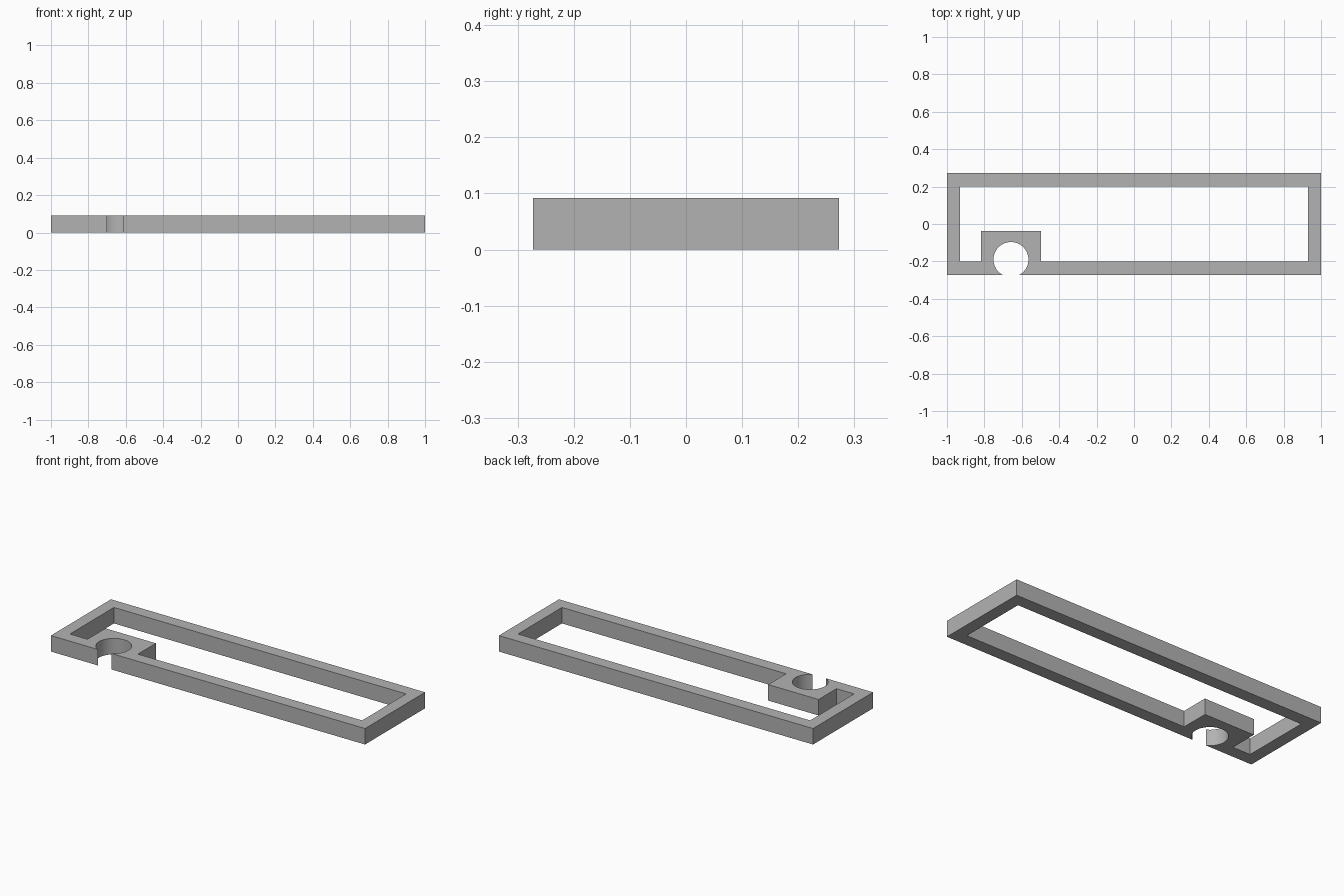
import bpy, bmesh
from math import asin, cos, sin, pi

cube = bpy.data.objects.get("Cube")
if cube:
    bpy.data.objects.remove(cube, do_unlink=True)

HEIGHT = 0.092
OUT_X, OUT_Y = 1.0, 0.273       # outer half sizes
IN_X, IN_Y = 0.93, 0.20         # inner half sizes
BLOCK_L, BLOCK_R, BLOCK_TOP = -0.818, -0.497, -0.037
HOLE_X, HOLE_Y, HOLE_R = -0.658, -0.19, 0.0935
STEPS = 56

# Flat grey
grey = bpy.data.materials.new("grey")
grey.use_nodes = True
colour = (0.45, 0.45, 0.45, 1)
grey.diffuse_color = colour
grey.node_tree.nodes["Principled BSDF"].inputs["Base Color"].default_value = colour

# Round socket that breaks through the front edge, traced clockwise
start = pi + asin((OUT_Y + HOLE_Y) / HOLE_R)
end = pi - start
socket = []
for i in range(STEPS + 1):
    a = start + (end - start) * i / STEPS
    socket.append((HOLE_X + HOLE_R * cos(a), HOLE_Y + HOLE_R * sin(a)))

# Outer outline with the socket, inner outline stepping round the block
outer = [(-OUT_X, -OUT_Y)] + socket + [(OUT_X, -OUT_Y), (OUT_X, OUT_Y), (-OUT_X, OUT_Y)]
inner = [(-IN_X, -IN_Y), (BLOCK_L, -IN_Y), (BLOCK_L, BLOCK_TOP), (BLOCK_R, BLOCK_TOP),
         (BLOCK_R, -IN_Y), (IN_X, -IN_Y), (IN_X, IN_Y), (-IN_X, IN_Y)]

# Fill between the outlines and raise to full height
bm = bmesh.new()
edges = []
for loop in (outer, inner):
    verts = [bm.verts.new((x, y, 0)) for x, y in loop]
    edges += [bm.edges.new((v, verts[i - 1])) for i, v in enumerate(verts)]
bmesh.ops.triangle_fill(bm, edges=edges, use_beauty=True, use_dissolve=False)
raised = bmesh.ops.extrude_face_region(bm, geom=bm.faces[:], use_keep_orig=True)
top = [g for g in raised["geom"] if isinstance(g, bmesh.types.BMVert)]
bmesh.ops.translate(bm, verts=top, vec=(0, 0, HEIGHT))
bmesh.ops.recalc_face_normals(bm, faces=bm.faces[:])

mesh = bpy.data.meshes.new("frame_with_socket")
bm.to_mesh(mesh)
bm.free()
mesh.materials.append(grey)
frame = bpy.data.objects.new("frame_with_socket", mesh)
bpy.context.collection.objects.link(frame)

# Smooth socket wall, sharp corners
bpy.ops.object.select_all(action='DESELECT')
frame.select_set(True)
bpy.context.view_layer.objects.active = frame
bpy.ops.object.shade_smooth_by_angle()
